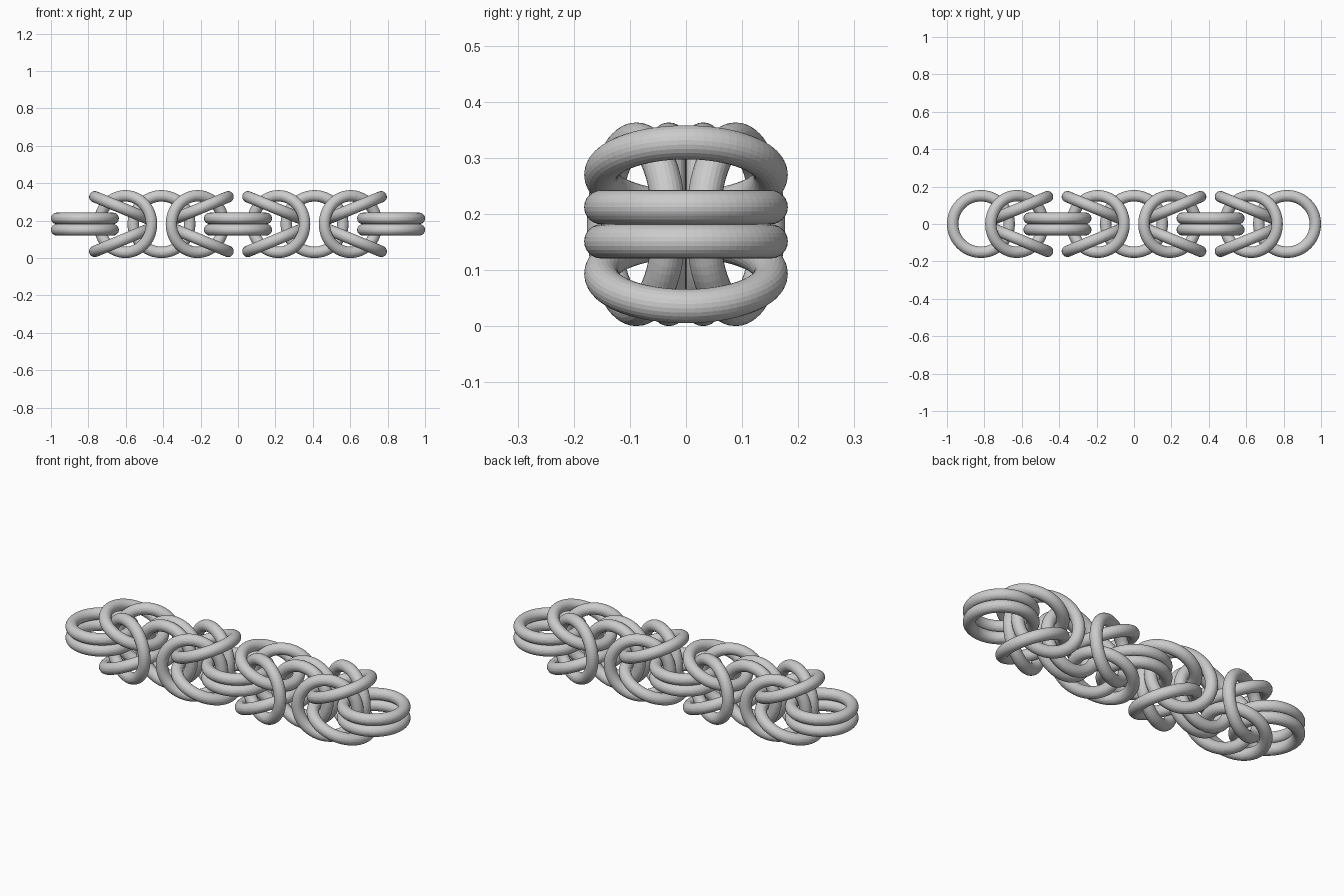
import bpy, math
from mathutils import Matrix, Vector

if "Cube" in bpy.data.objects:
    bpy.data.objects.remove(bpy.data.objects["Cube"])

R, r = 0.151, 0.0305          # ring radius, wire radius
H = R + r                     # chain axis height
STEP = (1 - H) / 2            # spacing of the straight pairs
TILT = math.asin((0.146 - r) / (2 * R))
SPREAD = (0.146 + r) / 2      # offset of tilted rings from the axis
SHIFT = 0.012

bpy.ops.mesh.primitive_torus_add(major_radius=R, minor_radius=r,
                                 major_segments=72, minor_segments=24)
base = bpy.context.object
mesh = base.data
mesh.name = "chain_ring"
bpy.data.objects.remove(base)


def ring(name, x, off, tilt, vertical):
    """Ring at x, moved off the axis by off; vertical turns it about the chain."""
    ob = bpy.data.objects.new(name, mesh)
    bpy.context.collection.objects.link(ob)
    turn = Matrix.Rotation(math.pi / 2 if vertical else 0, 4, 'X')
    ob.matrix_world = (Matrix.Translation(Vector((x, 0, H))) @ turn
                       @ Matrix.Translation(Vector((0, 0, off)))
                       @ Matrix.Rotation(tilt, 4, 'Y'))


# straight connector pairs, alternately flat and upright
for i in range(-2, 3):
    for s in (-1, 1):
        ring("connector_ring", i * STEP, s * r, 0, i % 2 == 1)

# folded-back pairs, each V opening towards the connector it embraces
for i in range(-2, 2):
    mid = (i + 0.5) * STEP
    for vertical in (False, True):
        # +1 opens towards +x, -1 towards -x
        d = -1 if (i % 2 == 0) != vertical else 1
        for s in (-1, 1):
            ring("folded_ring", mid + d * SHIFT, s * SPREAD, -s * d * TILT, vertical)
